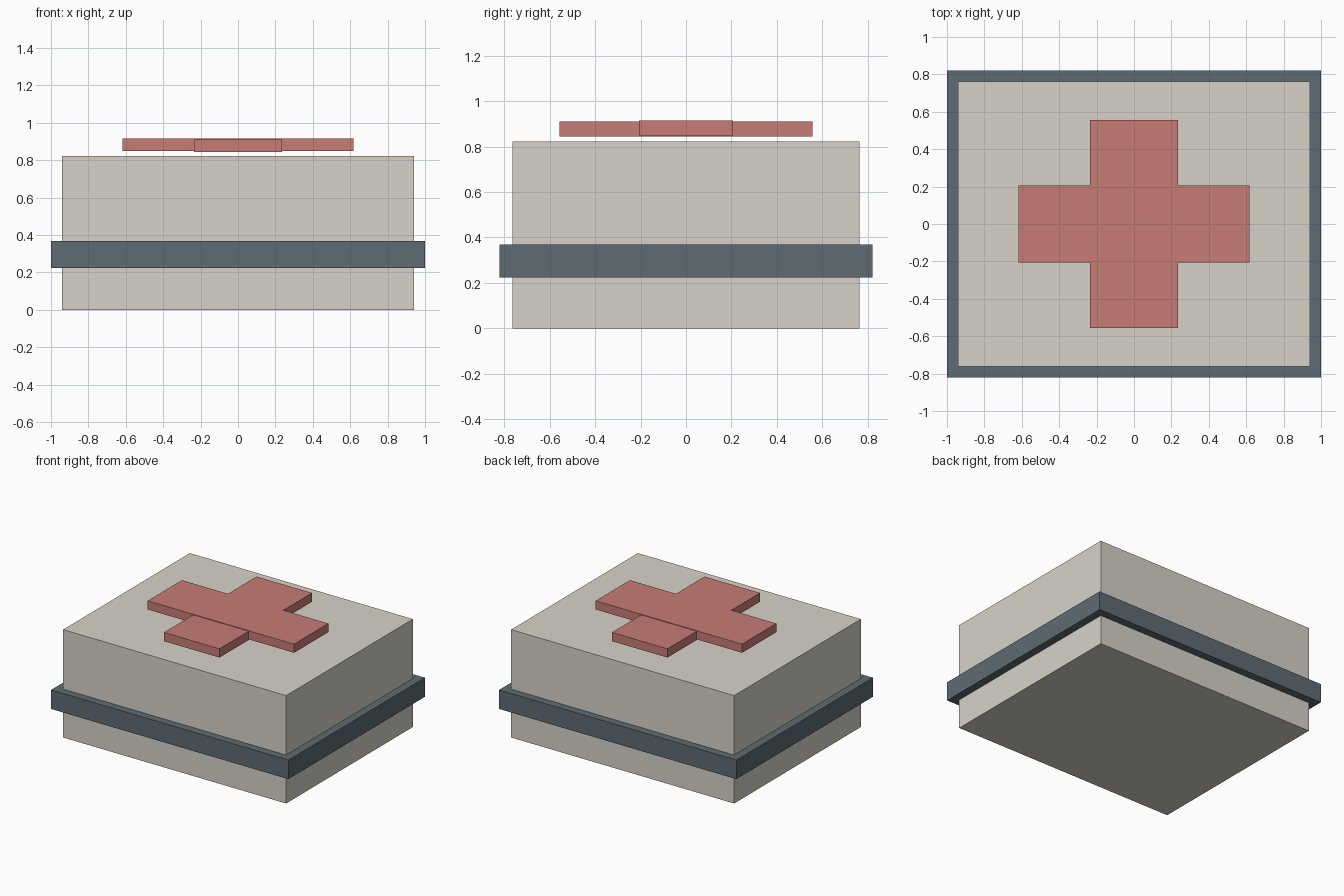
import bpy

if "Cube" in bpy.data.objects:
    bpy.data.objects.remove(bpy.data.objects["Cube"])


def material(name, color):
    m = bpy.data.materials.new(name)
    m.diffuse_color = (*color, 1.0)
    m.use_nodes = True
    m.node_tree.nodes["Principled BSDF"].inputs["Base Color"].default_value = m.diffuse_color
    return m


def box(name, half_x, half_y, z0, z1, mat):
    bpy.ops.mesh.primitive_cube_add(size=1, location=(0, 0, (z0 + z1) / 2))
    ob = bpy.context.object
    ob.name = ob.data.name = name
    ob.scale = (2 * half_x, 2 * half_y, z1 - z0)
    bpy.ops.object.transform_apply(location=False, rotation=False, scale=True)
    ob.data.materials.append(mat)
    return ob


cream = material("cream", (0.68, 0.65, 0.58))
slate = material("slate", (0.11, 0.15, 0.17))
red = material("red", (0.57, 0.20, 0.18))

# Case body and the band around it
box("case_body", 0.94, 0.763, 0.0, 0.822, cream)
box("case_band", 1.0, 0.822, 0.224, 0.369, slate)

# Cross floating just above the lid; the wide bar sits slightly higher
box("cross_bar_long", 0.617, 0.206, 0.849, 0.915, red)
box("cross_bar_short", 0.234, 0.557, 0.844, 0.911, red)
